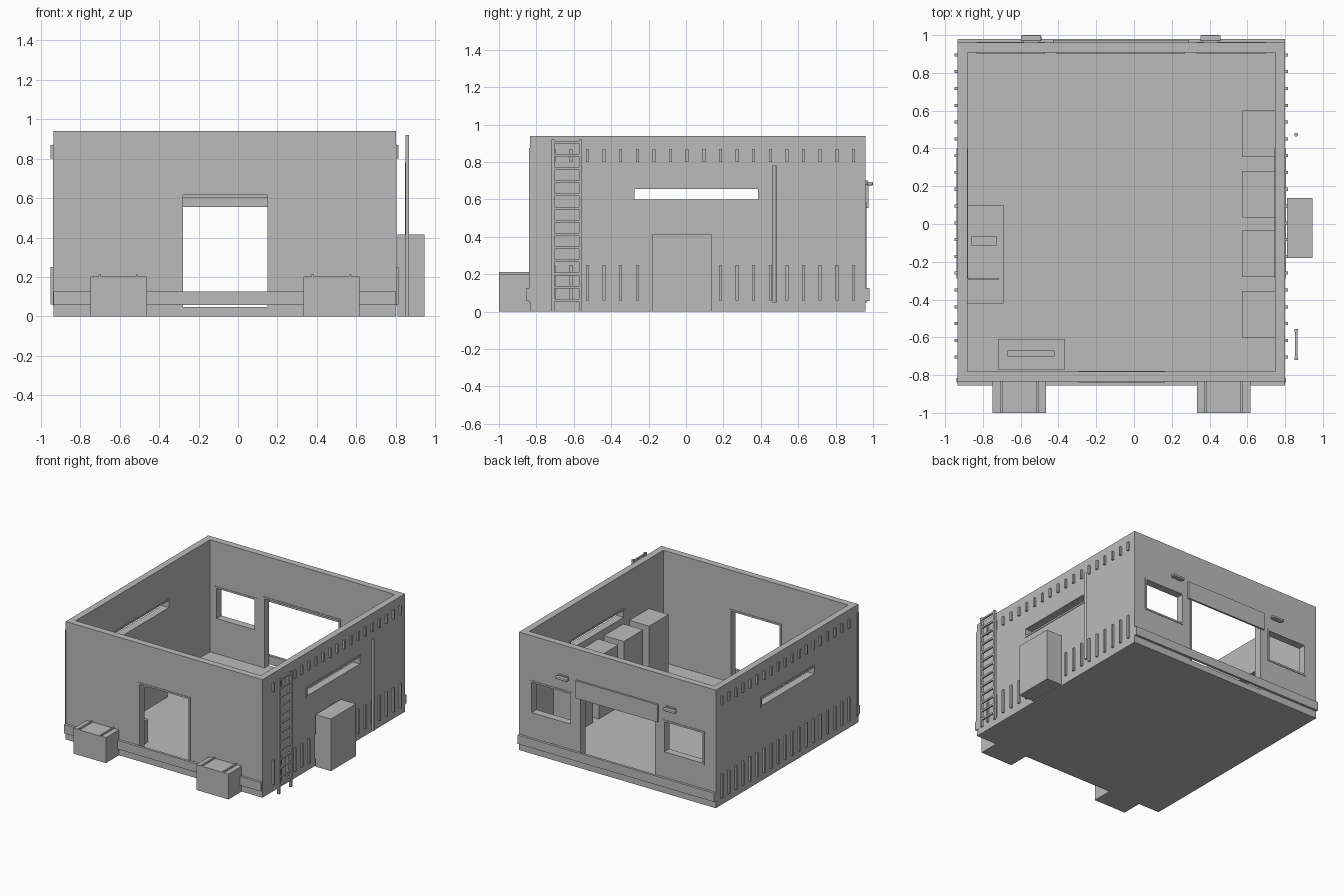
import bpy
import bmesh
from mathutils import Matrix, Vector

default = bpy.data.objects.get("Cube")
if default:
    bpy.data.objects.remove(default, do_unlink=True)

grey = bpy.data.materials.new("plain grey")
grey.use_nodes = True
COLOUR = (0.5, 0.5, 0.5, 1)
grey.diffuse_color = COLOUR
grey.node_tree.nodes["Principled BSDF"].inputs["Base Color"].default_value = COLOUR

# Outer shell limits
X0, X1, Y0, Y1, TOP = -0.935, 0.80, -0.835, 0.96, 0.94
FLOOR, WALL = 0.047, 0.053


def finish(name, bm):
    mesh = bpy.data.meshes.new(name)
    bm.to_mesh(mesh)
    bm.free()
    mesh.materials.append(grey)
    obj = bpy.data.objects.new(name, mesh)
    bpy.context.collection.objects.link(obj)
    return obj


def boxes(name, items):
    """One object made of boxes given as (x0, x1, y0, y1, z0, z1)."""
    bm = bmesh.new()
    for x0, x1, y0, y1, z0, z1 in items:
        centre = Vector((x0 + x1, y0 + y1, z0 + z1)) / 2
        size = Matrix.Diagonal((x1 - x0, y1 - y0, z1 - z0, 1))
        bmesh.ops.create_cube(bm, size=1, matrix=Matrix.Translation(centre) @ size)
    return finish(name, bm)


def cut(obj, box):
    cutter = boxes("cutter", [box])
    cutter.hide_render = True
    mod = obj.modifiers.new("opening", 'BOOLEAN')
    mod.operation, mod.solver, mod.object = 'DIFFERENCE', 'EXACT', cutter
    bpy.context.view_layer.objects.active = obj
    bpy.ops.object.modifier_apply(modifier=mod.name)
    bpy.data.objects.remove(cutter, do_unlink=True)


def frame(name, axis, a0, a1, z0, z1, d0, d1, sill=True, w=0.014):
    """Rectangular trim around an opening; axis is the direction it runs in."""
    parts = [(a0 - w, a0, z0, z1), (a1, a1 + w, z0, z1), (a0 - w, a1 + w, z1, z1 + w)]
    if sill:
        parts.append((a0 - w, a1 + w, z0 - w, z0))
    if axis == 'x':
        return boxes(name, [(p, q, d0, d1, r, s) for p, q, r, s in parts])
    return boxes(name, [(d0, d1, p, q, r, s) for p, q, r, s in parts])


# Walls and floor, with openings
shell = boxes("walls_and_floor", [(X0, X1, Y0, Y1, 0, TOP)])
cut(shell, (X0 + WALL, X1 - WALL, Y0 + WALL, Y1 - WALL, FLOOR, TOP + 1))
front_door = (-0.28, 0.15, FLOOR, 0.615)
back_door = (-0.40, 0.255, FLOOR, 0.60)
windows = {"left": (0.345, 0.685, 0.33, 0.57), "right": (-0.82, -0.485, 0.33, 0.57)}
slot = (-0.275, 0.385, 0.60, 0.655)
EPS = 0.004


def cut_y(hole, y0, y1):
    cut(shell, (hole[0], hole[1], y0, y1, hole[2], hole[3]))


cut_y(front_door, Y0 - 0.1, Y0 + 0.1)
for hole in (back_door, *windows.values()):
    cut_y(hole, Y1 - 0.1, Y1 + 0.1)
for x in (X0, X1):
    cut(shell, (x - 0.1, x + 0.1, *slot))

# Opening trims
frame("front_door_trim", 'x', *front_door, Y0 - EPS, Y0 + WALL + EPS, sill=False)
frame("back_door_trim", 'x', *back_door, Y1 - WALL - EPS, Y1 + EPS, sill=False)
for side, hole in windows.items():
    frame(side + "_window_trim", 'x', *hole, Y1 - WALL - EPS, Y1 + EPS)
frame("left_slot_trim", 'y', *slot, X1 - WALL - EPS, X1 + EPS)
frame("right_slot_trim", 'y', *slot, X0 - EPS, X0 + WALL + EPS)

# Skirting rails, door canopy and corner trims
boxes("front_skirting", [(X0, X1, Y0 - 0.02, Y0, 0.057, 0.127)])
boxes("back_skirting", [(X0, X1, Y1, Y1 + 0.02, 0.057, 0.127)])
boxes("back_door_header", [(-0.43, 0.292, Y1, Y1 + 0.015, 0.555, 0.695)])
boxes("front_corner_trims", [
    (x - EPS, x + EPS, Y0 - EPS, Y0 + 0.02, 0.05, 0.875) for x in (X0, X1)])

# Rows of short ribs along both side walls
ribs = []
for i in range(19):
    y = -0.705 + i * 0.0889
    for z0, z1 in ((0.06, 0.25), (0.80, 0.87)):
        for x0, x1 in ((X0 - 0.015, X0), (X1, X1 + 0.015)):
            ribs.append((x0, x1, y - 0.008, y + 0.008, z0, z1))
boxes("wall_ribs", ribs)

# Lamps above the back windows
for side, x in (("left", 0.405), ("right", -0.545)):
    lamp = boxes(side + "_lamp", [(x - 0.054, x + 0.054, Y1 + 0.008, 1.0, 0.674, 0.694)])
    bev = lamp.modifiers.new("rounded", 'BEVEL')
    bev.width, bev.segments = 0.007, 2
    boxes(side + "_lamp_mount", [(x - 0.04, x + 0.04, Y1, Y1 + 0.012, 0.678, 0.702)])

# Ladder beside the left wall
rails = [(0.85, 0.867, y, y + 0.016, 0, 0.92) for y in (-0.72, -0.571)]
boxes("ladder_rails", rails)
boxes("ladder_rungs", [
    (0.852, 0.865, -0.705, -0.57, z - 0.007, z + 0.007)
    for z in (0.06 + 0.0705 * i for i in range(13))])

# Vertical pipe
bm = bmesh.new()
bmesh.ops.create_cone(bm, cap_ends=True, segments=16, radius1=0.01, radius2=0.01,
                      depth=0.73, matrix=Matrix.Translation((0.858, 0.473, 0.415)))
pipe = finish("side_pipe", bm)
bpy.ops.object.select_all(action='DESELECT')
pipe.select_set(True)
bpy.context.view_layer.objects.active = pipe
bpy.ops.object.shade_smooth_by_angle()

# Outdoor cabinet and front crates with straps
boxes("outdoor_cabinet", [(0.81, 0.945, -0.18, 0.137, 0, 0.415)])
for side, x in (("left", 0.475), ("right", -0.607)):
    boxes(side + "_crate", [(x - 0.142, x + 0.142, -1.0, Y0, 0, 0.202)])
    boxes(side + "_crate_straps", [
        (x + d - 0.006, x + d + 0.006, -1.0, Y0, 0.202, 0.212) for d in (-0.095, 0.095)])

# Row of indoor cabinets against the left wall
boxes("indoor_cabinets", [
    (0.573, X1 - WALL, y, y + 0.245, FLOOR, 0.545) for y in (-0.60, -0.28, 0.035, 0.355)])

# Desks with screens
boxes("side_desk", [(X0 + WALL, -0.69, -0.42, 0.10, FLOOR, 0.23)])
boxes("side_desk_screens", [(-0.86, -0.725, -0.115, -0.067, 0.23, 0.33),
                            (-0.88, -0.715, -0.295, -0.285, 0.23, 0.36)])
boxes("front_desk", [(-0.72, -0.365, -0.77, -0.61, FLOOR, 0.23)])
boxes("front_desk_screen", [(-0.67, -0.42, -0.702, -0.67, 0.23, 0.33)])
